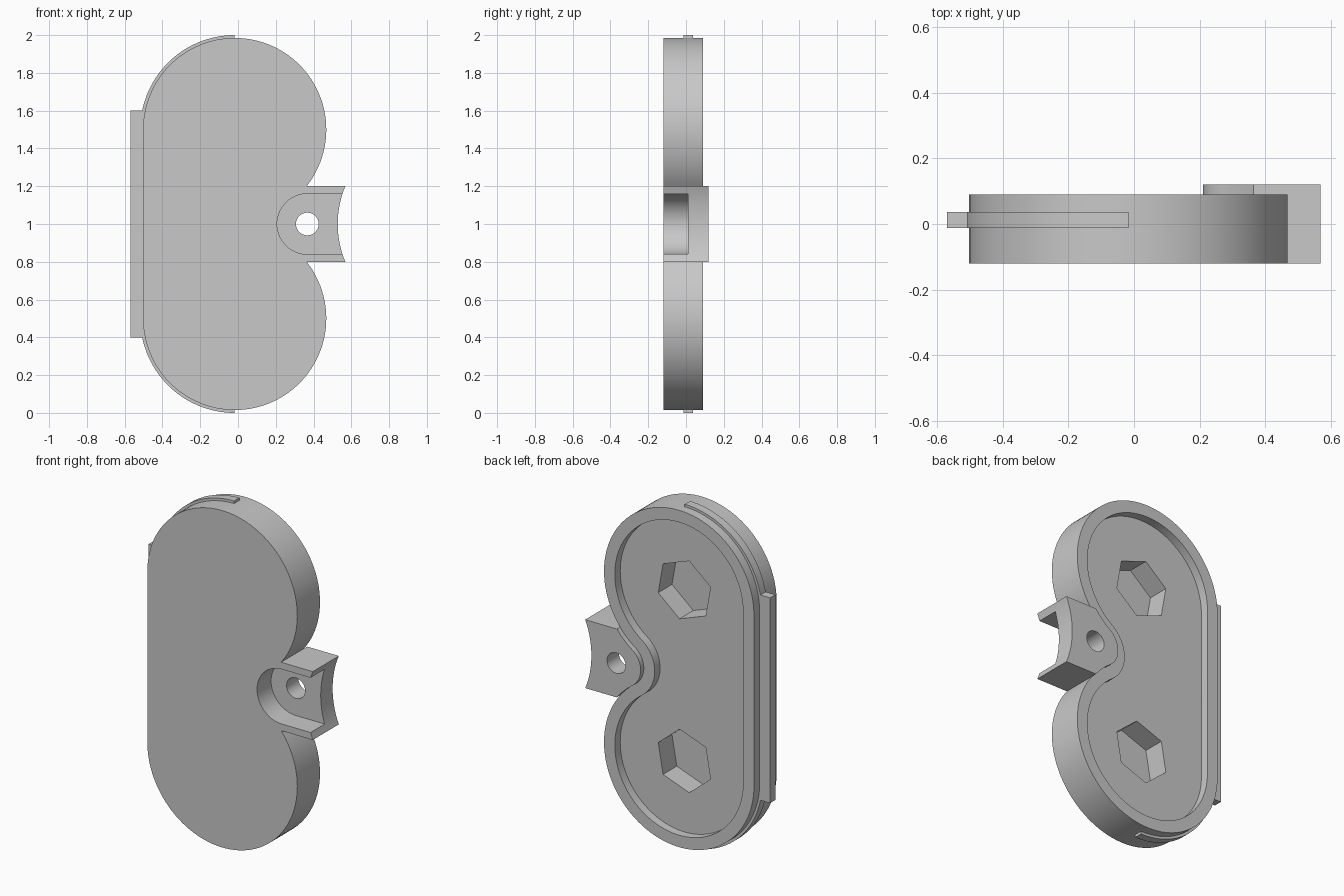
import bpy, bmesh
from math import asin, atan2, cos, degrees, radians, sin, sqrt

if "Cube" in bpy.data.objects:
    bpy.data.objects.remove(bpy.data.objects["Cube"], do_unlink=True)

SHADE = (0.58, 0.58, 0.58, 1)
grey = bpy.data.materials.new("light grey")
grey.use_nodes = True
grey.diffuse_color = SHADE
grey.node_tree.nodes["Principled BSDF"].inputs["Base Color"].default_value = SHADE

BULB_X, BULB_R = -0.0175, 0.485
WAIST_X, WAIST_R = 0.339, 0.1292
HOLE_X, END_MID, END_R = 0.367, 0.528, 0.52
FRONT, BACK, TOP = -0.12, 0.09, 0.12
# Angles where a bulb meets the waist curve, and where it meets the bracket
TANGENT = degrees(atan2(0.5, WAIST_X - BULB_X))
CORNER = degrees(asin(0.3 / BULB_R))


def arc(cx, cz, r, a, b, n=32):
    return [(cx + r * cos(radians(a + (b - a) * i / n)),
             cz + r * sin(radians(a + (b - a) * i / n))) for i in range(n + 1)]


def extrude(name, outline, y0, y1):
    """Solid from an x-z outline, running from y0 to y1."""
    bm = bmesh.new()
    face = bm.faces.new([bm.verts.new((x, y0, z)) for x, z in outline])
    moved = bmesh.ops.extrude_face_region(bm, geom=[face])["geom"]
    bmesh.ops.translate(bm, vec=(0, y1 - y0, 0),
                        verts=[v for v in moved if isinstance(v, bmesh.types.BMVert)])
    bmesh.ops.recalc_face_normals(bm, faces=bm.faces)
    mesh = bpy.data.meshes.new(name)
    bm.to_mesh(mesh)
    bm.free()
    mesh.materials.append(grey)
    obj = bpy.data.objects.new(name, mesh)
    bpy.context.collection.objects.link(obj)
    return obj


def select(obj):
    bpy.ops.object.select_all(action="DESELECT")
    obj.select_set(True)
    bpy.context.view_layer.objects.active = obj


def cut(obj, name, outline, y0, y1):
    cutter = extrude(name, outline, y0, y1)
    select(obj)
    mod = obj.modifiers.new("cut", "BOOLEAN")
    mod.operation, mod.solver, mod.object = "DIFFERENCE", "EXACT", cutter
    bpy.ops.object.modifier_apply(modifier=mod.name)
    bpy.data.objects.remove(cutter, do_unlink=True)


def bulbs(r, angle):
    """Left-hand outline of both bulbs, ending at the given angle from +x."""
    return arc(BULB_X, 1.5, r, -angle, 180, 64) + arc(BULB_X, 0.5, r, 180, 360 + angle, 64)


def waist(r):
    return arc(WAIST_X, 1, r, 180 + TANGENT, 180 - TANGENT)


# Case body and bracket in one piece
end_x = END_MID + END_R
end_arc = [(end_x - sqrt(END_R ** 2 - t * t), 1 + t) for t in [i / 40 for i in range(-8, 9)]]
body = extrude("case_body", bulbs(BULB_R, CORNER) + end_arc, FRONT, TOP)

# Lower the back everywhere except the raised bracket plate
around = [(0.8, 1.25), (0.8, 2.2), (-0.8, 2.2), (-0.8, -0.2), (0.8, -0.2), (0.8, 0.75)]
cut(body, "back_cutter",
    around + arc(BULB_X, 0.5, BULB_R, CORNER, TANGENT, 8)[:-1] + waist(WAIST_R)
    + arc(BULB_X, 1.5, BULB_R, -TANGENT, -CORNER, 8)[1:], BACK, 0.2)

# Tray and nut pockets in the back
RIM = 0.07
cut(body, "tray_cutter", bulbs(BULB_R - RIM, TANGENT) + waist(WAIST_R + RIM)[1:-1], 0.04, 0.2)
for z, turn in ((0.5, 80), (1.5, 100)):
    cut(body, "nut_cutter", arc(BULB_X, z, 0.18, turn, turn + 300, 5), -0.087, 0.2)

# Rounded screw pocket in the front, open at the side, and its hole
cut(body, "pocket_cutter", arc(HOLE_X, 1, 0.16, 90, 270) + [(0.8, 0.84), (0.8, 1.16)], -0.2, 0.01)
cut(body, "screw_cutter", arc(HOLE_X, 1, 0.06, 0, 352.5, 47), -0.2, 0.2)

# Side rail and the curved lips that run on from it
lip = arc(BULB_X, 1.5, 0.5, 90, 180) + arc(BULB_X, 1.5, 0.47, 180, 90)
rail = [(-0.57, 0.4), (-0.49, 0.4), (-0.49, 1.6), (-0.57, 1.6)]
parts = [body]
for name, outline in (("side_rail", rail), ("upper_lip", lip),
                      ("lower_lip", [(x, 2 - z) for x, z in lip])):
    parts.append(extrude(name, outline, -0.012, 0.037))

for part in parts:
    select(part)
    bpy.ops.object.shade_smooth_by_angle(angle=radians(30))
